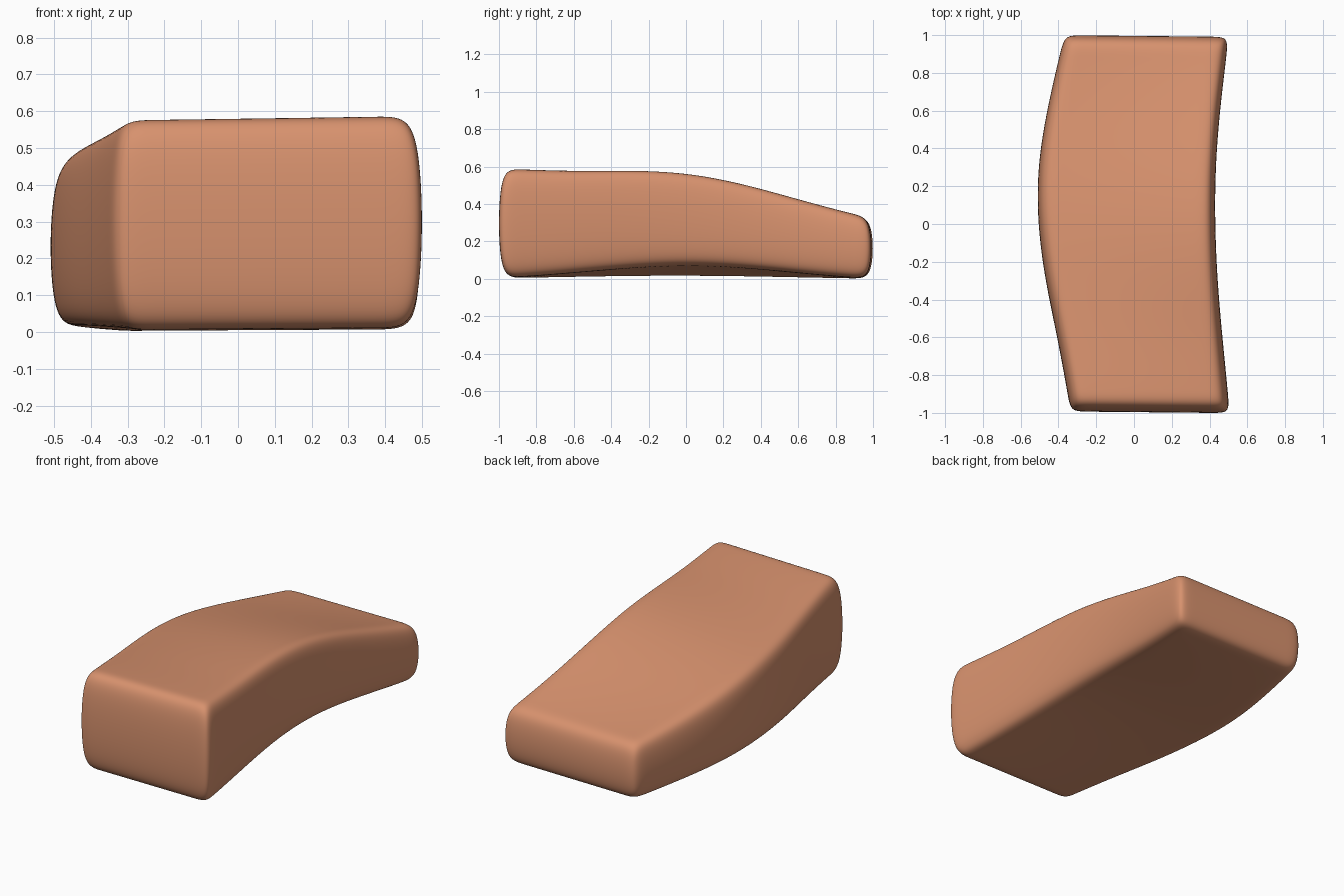
import bpy
import bmesh

cube = bpy.data.objects.get("Cube")
if cube:
    bpy.data.objects.remove(cube, do_unlink=True)

# Clay colour
clay = bpy.data.materials.new("terracotta")
clay.use_nodes = True
colour = (0.68, 0.285, 0.155, 1)
clay.diffuse_color = colour
clay.node_tree.nodes["Principled BSDF"].inputs["Base Color"].default_value = colour

# Cross-sections from front to back:
# y, left x, right x, top z at -x, top z at +x, bottom z at -x, bottom z at +x
sections = [
    (-1.00, -0.34, 0.51, 0.58, 0.588, 0.005, 0.008),
    (-0.90, -0.355, 0.502, 0.578, 0.588, 0.005, 0.008),
    (-0.60, -0.41, 0.472, 0.54, 0.580, 0.008, 0.035),
    (-0.30, -0.475, 0.445, 0.505, 0.590, 0.010, 0.065),
    (0.00, -0.515, 0.432, 0.475, 0.580, 0.010, 0.082),
    (0.30, -0.515, 0.434, 0.430, 0.521, 0.008, 0.068),
    (0.60, -0.465, 0.457, 0.380, 0.432, 0.005, 0.035),
    (0.90, -0.395, 0.494, 0.335, 0.347, 0.002, 0.005),
    (1.00, -0.37, 0.503, 0.325, 0.328, 0.002, 0.003),
]
INSET = 0.09  # support loops close to both sides


def ring(bm, section):
    """One closed loop: across the top, then back across the bottom."""
    y, x0, x1, top0, top1, low0, low1 = section
    xs = [x0, x0 + INSET, (x0 + x1) / 2, x1 - INSET, x1]
    top, low = [], []
    for x in xs:
        t = (x - x0) / (x1 - x0)
        yy = y - 0.01 * x
        top.append(bm.verts.new((x, yy, top0 + (top1 - top0) * t)))
        low.append(bm.verts.new((x, yy, low0 + (low1 - low0) * t)))
    return top, low


bm = bmesh.new()
rings = [ring(bm, s) for s in sections]

# Top, bottom and side faces between neighbouring sections
for (ta, la), (tb, lb) in zip(rings, rings[1:]):
    for i in range(len(ta) - 1):
        bm.faces.new((ta[i], ta[i + 1], tb[i + 1], tb[i]))
        bm.faces.new((la[i], lb[i], lb[i + 1], la[i + 1]))
    for i in (0, -1):
        bm.faces.new((ta[i], tb[i], lb[i], la[i]))

# End faces
for top, low in (rings[0], rings[-1]):
    for i in range(len(top) - 1):
        bm.faces.new((top[i], low[i], low[i + 1], top[i + 1]))

bmesh.ops.recalc_face_normals(bm, faces=bm.faces)
for face in bm.faces:
    face.smooth = True

mesh = bpy.data.meshes.new("curved_block")
bm.to_mesh(mesh)
bm.free()
mesh.materials.append(clay)
block = bpy.data.objects.new("curved_block", mesh)
bpy.context.collection.objects.link(block)

# Soft rounded form
soft = block.modifiers.new("soft_form", "SUBSURF")
soft.levels = soft.render_levels = 4
